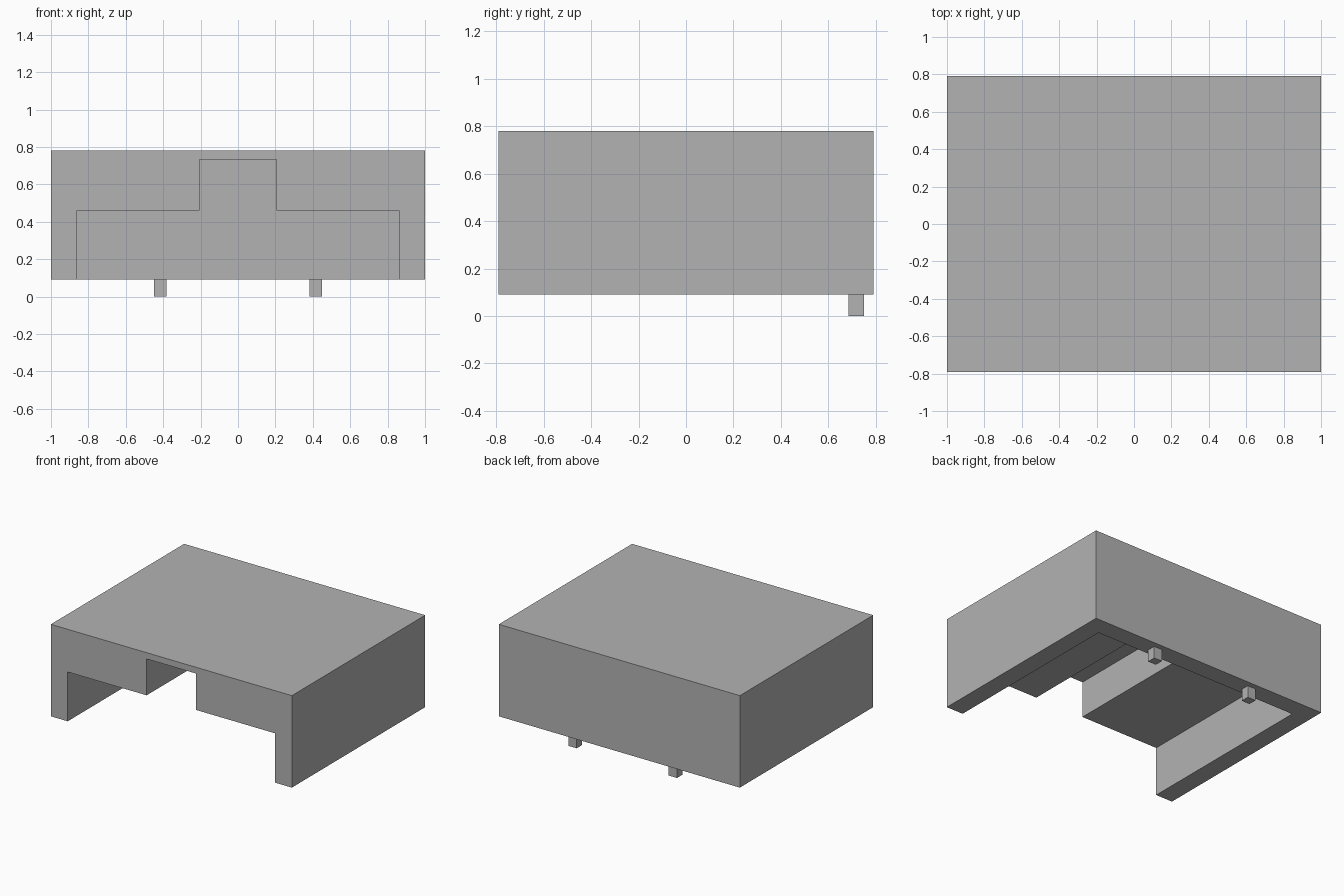
import bpy
import bmesh

cube = bpy.data.objects.get("Cube")
if cube:
    bpy.data.objects.remove(cube, do_unlink=True)

grey = bpy.data.materials.new("plain_grey")
grey.use_nodes = True
colour = (0.45, 0.45, 0.45, 1)
grey.diffuse_color = colour
grey.node_tree.nodes["Principled BSDF"].inputs["Base Color"].default_value = colour

WIDTH, DEPTH = 1.0, 0.79        # half sizes of the body
BOTTOM, TOP = 0.09, 0.78
WALL_Y = 0.65                   # inner face of the back wall


def prism(name, outline, front, back):
    """Extrude an x-z outline from y = front to y = back."""
    bm = bmesh.new()
    face = bm.faces.new([bm.verts.new((x, front, z)) for x, z in outline])
    grown = bmesh.ops.extrude_face_region(bm, geom=[face])["geom"]
    bmesh.ops.translate(bm, vec=(0, back - front, 0),
                        verts=[v for v in grown if isinstance(v, bmesh.types.BMVert)])
    bmesh.ops.recalc_face_normals(bm, faces=bm.faces)
    mesh = bpy.data.meshes.new(name)
    bm.to_mesh(mesh)
    bm.free()
    mesh.materials.append(grey)
    obj = bpy.data.objects.new(name, mesh)
    bpy.context.collection.objects.link(obj)
    return obj


def box(name, x0, x1, z0, z1, front, back):
    return prism(name, [(x0, z0), (x1, z0), (x1, z1), (x0, z1)], front, back)


# Body shell
body = box("body", -WIDTH, WIDTH, BOTTOM, TOP, -DEPTH, DEPTH)

# Stepped hollow, open at the front and underneath
half = [(0.86, BOTTOM - 0.1), (0.86, 0.46), (0.205, 0.46), (0.205, 0.733)]
outline = half + [(-x, z) for x, z in reversed(half)]
hollow = prism("hollow_cutter", outline, -DEPTH - 0.1, WALL_Y)
cut = body.modifiers.new("hollow", "BOOLEAN")
cut.operation = "DIFFERENCE"
cut.solver = "EXACT"
cut.object = hollow

# Bake the cut so that the helper can go
bpy.context.view_layer.update()
result = bpy.data.meshes.new_from_object(
    body.evaluated_get(bpy.context.evaluated_depsgraph_get()))
body.modifiers.clear()
body.data = result
bpy.data.objects.remove(hollow, do_unlink=True)

# Two small feet under the back wall
for side, x in (("right", -0.416), ("left", 0.416)):
    box(side + "_foot", x - 0.034, x + 0.034, 0, BOTTOM, 0.686, 0.75)
